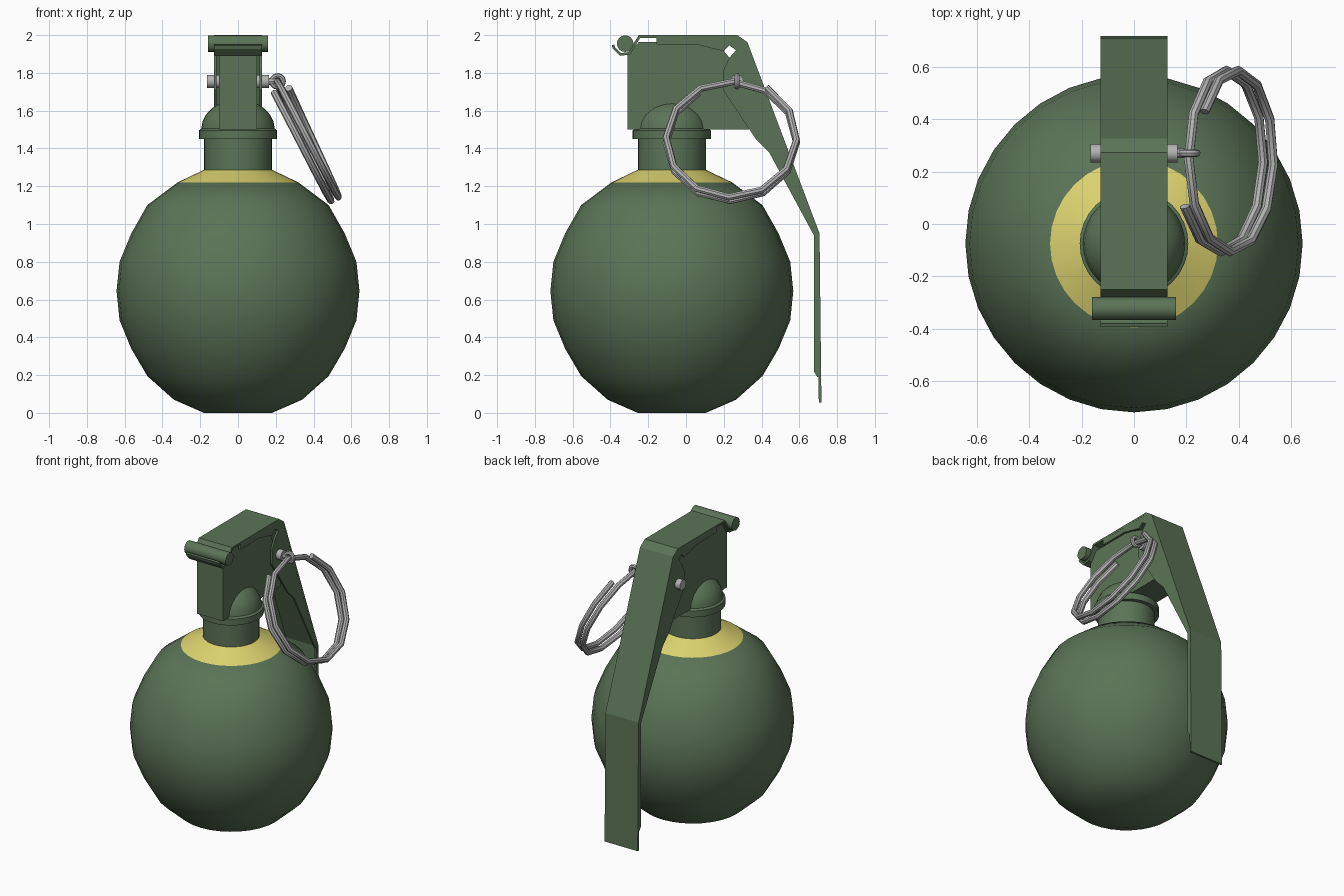
import bpy, bmesh, math
from mathutils import Vector

if "Cube" in bpy.data.objects:
    bpy.data.objects.remove(bpy.data.objects["Cube"])

CY = -0.075  # axis of the round body


def material(name, rgb):
    m = bpy.data.materials.new(name)
    m.diffuse_color = (*rgb, 1)
    m.use_nodes = True
    m.node_tree.nodes["Principled BSDF"].inputs["Base Color"].default_value = m.diffuse_color
    return m


GREEN = material("olive_green", (0.105, 0.175, 0.095))
YELLOW = material("band_yellow", (0.72, 0.65, 0.16))
STEEL = material("steel", (0.45, 0.45, 0.45))


def finish(name, bm, mat, smooth=None):
    bmesh.ops.recalc_face_normals(bm, faces=bm.faces)
    me = bpy.data.meshes.new(name)
    bm.to_mesh(me)
    bm.free()
    me.materials.append(mat)
    ob = bpy.data.objects.new(name, me)
    bpy.context.collection.objects.link(ob)
    if smooth:
        bpy.ops.object.select_all(action='DESELECT')
        ob.select_set(True)
        bpy.context.view_layer.objects.active = ob
        bpy.ops.object.shade_smooth_by_angle(angle=math.radians(smooth))
    return ob


def sweep(name, rings, mat, caps=True, smooth=40):
    """Skin a list of closed rings of points."""
    bm = bmesh.new()
    vs = [[bm.verts.new(p) for p in r] for r in rings]
    n = len(vs[0])
    for a, b in zip(vs, vs[1:]):
        for i in range(n):
            j = (i + 1) % n
            bm.faces.new((a[i], a[j], b[j], b[i]))
    if caps:
        bm.faces.new(vs[0])
        bm.faces.new(vs[-1])
    return finish(name, bm, mat, smooth)


def lathe(name, profile, mat, caps=True, n=32):
    ang = [2 * math.pi * i / n for i in range(n)]
    return sweep(name, [[(r * math.cos(a), CY + r * math.sin(a), z) for a in ang]
                        for r, z in profile], mat, caps)


def rod(name, y, z, x0, x1, r, mat, n=12):
    ang = [2 * math.pi * i / n for i in range(n)]
    return sweep(name, [[(x, y + r * math.cos(a), z + r * math.sin(a)) for a in ang]
                        for x in (x0, x1)], mat)


def prism(name, outline, x0, x1, mat):
    """Extrude a side-view (y, z) outline across x."""
    return sweep(name, [[(x, y, z) for y, z in outline] for x in (x0, x1)], mat, smooth=None)


# Round body and painted band
lathe("body", [(0.18, 0), (0.34, 0.07), (0.48, 0.195), (0.565, 0.34), (0.627, 0.49), (0.643, 0.645),
               (0.627, 0.80), (0.565, 0.95), (0.48, 1.10), (0.32, 1.22)], GREEN)
lathe("yellow_band", [(0.32, 1.22), (0.18, 1.287)], YELLOW, caps=False)

# Neck, collar and dome
lathe("neck", [(0.18, 1.27), (0.18, 1.46)], GREEN)
lathe("collar", [(0.207, 1.45), (0.207, 1.495), (0.195, 1.505)], GREEN)
lathe("dome", [(0.195 * math.cos(t), 1.5 + 0.16 * math.sin(t))
               for t in [math.radians(a) for a in (0, 15, 30, 45, 60, 75, 89)]], GREEN)

# Fuze block
prism("fuze_block", [(-0.31, 1.5), (-0.31, 1.895), (-0.25, 1.963), (0.055, 1.963), (0.2, 1.915),
                     (0.23, 1.88), (0.335, 1.5)], -0.1, 0.1, GREEN)

# Safety lever: bent plate, hooked under the hinge rod
W = 0.128
path = [(-0.38, 1.95), (-0.375, 1.935), (-0.345, 1.905), (-0.305, 1.91), (-0.25, 2.0), (0.272, 2.0),
        (0.325, 1.963), (0.707, 0.95), (0.717, 0.055)]
t = 0.014
inner = []
for i, p in enumerate(path):
    p = Vector(p)
    d0 = (p - Vector(path[max(i - 1, 0)])).normalized()
    d1 = (Vector(path[min(i + 1, len(path) - 1)]) - p).normalized()
    d = (d0 + d1).normalized()
    k = 1 / max(0.6, d.dot(d1 if d1.length else d0))
    inner.append(p + Vector((d.y, -d.x)) * t * k)
prism("lever_plate", path + [tuple(p) for p in reversed(inner)], -W, W, GREEN)

# Side flanges of the lever
flange = [(-0.155, 1.995), (0.27, 1.995), (0.32, 1.96), (0.702, 0.95), (0.71, 0.19), (0.695, 0.19),
          (0.677, 0.22), (0.677, 0.94), (0.44, 1.38), (0.37, 1.45), (0.29, 1.57), (0.195, 1.71),
          (0.2, 1.82), (0.23, 1.88), (0.265, 1.92), (0.23, 1.945), (0.2, 1.915), (0.055, 1.95),
          (-0.155, 1.95)]
for side, s in (("right", 1), ("left", -1)):
    prism(f"lever_flange_{side}", flange, s * (W - 0.014), s * (W - 0.0005), GREEN)

# Hinge rod and safety pin
rod("hinge_rod", -0.322, 1.955, -0.16, 0.16, 0.044, GREEN, 16)
rod("safety_pin", 0.27, 1.755, -0.165, 0.165, 0.035, STEEL)
rod("pin_neck", 0.27, 1.755, 0.16, 0.195, 0.018, STEEL, 8)


def wire(name, centre, up, side, radius, r, a0, a1, steps, h, n=8):
    """Round wire coiled about a centre, drifting from -h to +h along its axis."""
    up, side, c = Vector(up).normalized(), Vector(side).normalized(), Vector(centre)
    axis = up.cross(side)
    if axis.x < 0:
        axis = -axis
    rings = []
    for i in range(steps + 1):
        f = i / steps
        a = math.radians(a0 + (a1 - a0) * f)
        out = up * math.cos(a) + side * math.sin(a)
        p = c + out * radius + axis * (h * (2 * f - 1))
        rings.append([p + (out * math.cos(b) + axis * math.sin(b)) * r
                      for b in [2 * math.pi * k / n for k in range(n)]])
    return sweep(name, rings, STEEL)


# Split pull ring (two coils) and the small eye holding it
wire("pull_ring", (0.36, 0.24, 1.443), (-0.44, 0, 0.9), (0, 1, 0), 0.345, 0.019, -30, -687, 22, 0.04)
wire("pin_eye", (0.21, 0.27, 1.755), (-1, 0, 0), (0, 0, 1), 0.03, 0.014, 0, 360, 12, 0)
